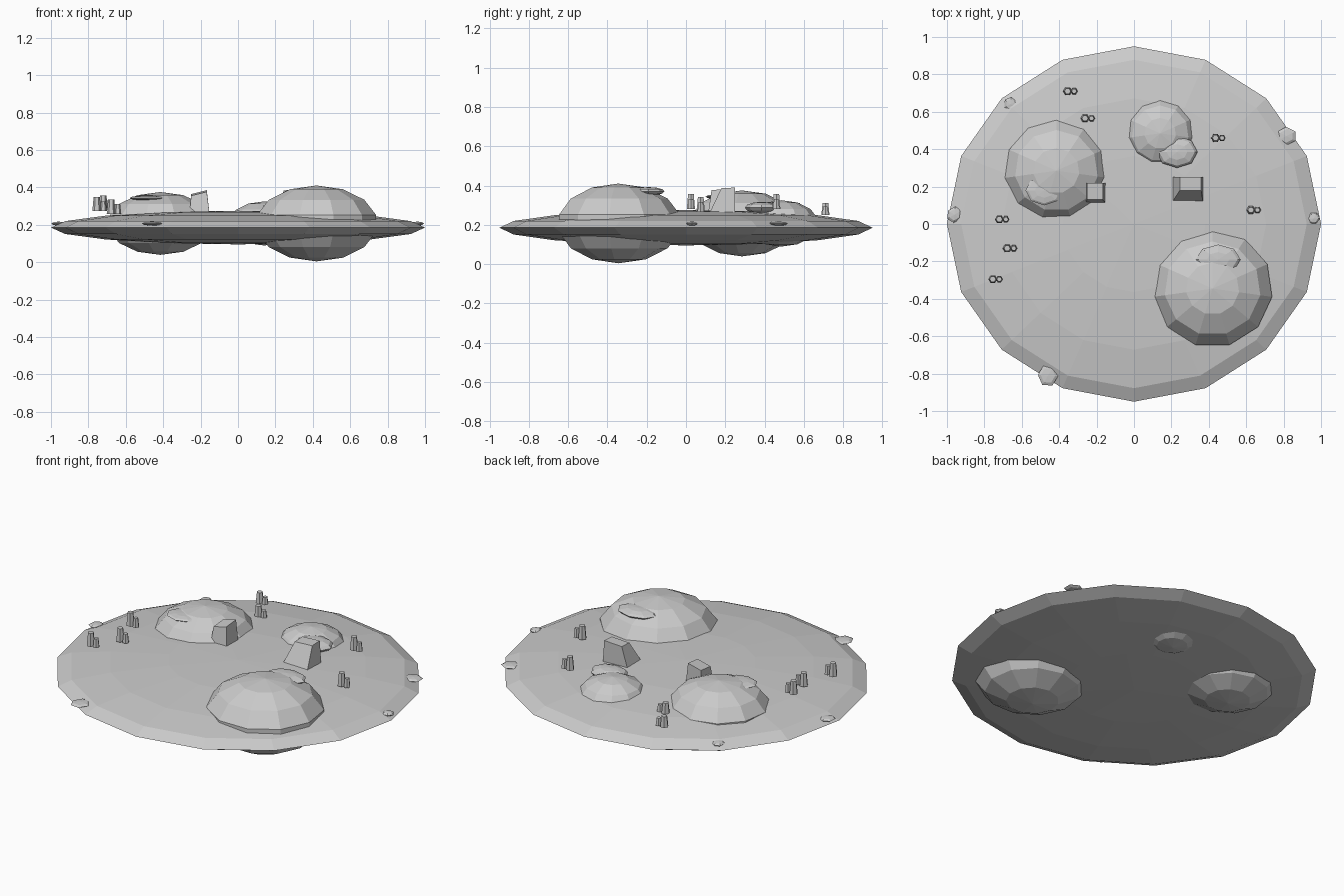
import bpy
import math

if "Cube" in bpy.data.objects:
    bpy.data.objects.remove(bpy.data.objects["Cube"])

stone = bpy.data.materials.new("pale_grey")
stone.diffuse_color = (0.6, 0.6, 0.6, 1)
stone.use_nodes = True
stone.node_tree.nodes["Principled BSDF"].inputs["Base Color"].default_value = stone.diffuse_color


def finish(name, loc, scale=(1, 1, 1), rot=(0, 0, 0)):
    ob = bpy.context.object
    ob.name = name
    ob.location, ob.scale, ob.rotation_euler = loc, scale, rot
    ob.data.materials.append(stone)
    return ob


def ball(name, loc, scale, segs, rings, turn=0):
    bpy.ops.mesh.primitive_uv_sphere_add(segments=segs, ring_count=rings, radius=1)
    return finish(name, loc, scale, (0, 0, turn))


def stump(name, x, y, z, r, h):
    bpy.ops.mesh.primitive_cone_add(vertices=6, radius1=r, radius2=r * 0.7, depth=h)
    return finish(name, (x, y, z + h / 2), rot=(0, 0, math.pi / 6))


def block(name, loc, base, top, height, lean, tilt):
    # tapered cube whose top is shifted and sloped
    bpy.ops.mesh.primitive_cube_add(size=2)
    ob = finish(name, loc)
    for v in ob.data.vertices:
        up = v.co.z > 0
        sx, sy = top if up else base
        x, y = v.co.x * sx, v.co.y * sy
        v.co = (x + lean[0] * up, y + lean[1] * up,
                (height + x * tilt[0] + y * tilt[1]) if up else 0)
    return ob


# main lens-shaped body
ball("main_disc", (0, 0, 0.185), (1.0, 0.95, 0.09), 16, 8)

# three flattened domes passing through the disc
ball("large_dome", (0.42, -0.345, 0.207), (0.33, 0.322, 0.203), 11, 7)
ball("medium_dome", (-0.415, 0.285, 0.207), (0.285, 0.278, 0.168), 11, 7)
ball("small_dome", (0.14, 0.485, 0.207), (0.195, 0.19, 0.118), 11, 7)

# thin patches lying on the domes
ball("large_patch", (0.45, -0.19, 0.37), (0.12, 0.08, 0.022), 8, 6)
ball("medium_patch", (-0.48, 0.18, 0.343), (0.10, 0.08, 0.014), 8, 6)
ball("small_patch", (0.23, 0.385, 0.287), (0.11, 0.085, 0.03), 8, 6)

# thin chips around the rim
for i, (x, y, r) in enumerate([(0.815, 0.47, 0.055), (0.96, 0.03, 0.035),
                               (-0.96, 0.05, 0.045), (-0.46, -0.81, 0.06),
                               (-0.66, 0.64, 0.04)]):
    ball(f"rim_chip_{i + 1}", (x, y, 0.206), (r, r * 0.9, 0.011), 6, 4, i * 0.5)

# tapered blocks on the deck
block("large_block", (0.285, 0.18, 0.24), (0.085, 0.07), (0.057, 0.035), 0.145,
      (0.017, 0.035), (0.05, 0.05))
block("small_block", (-0.205, 0.165, 0.24), (0.055, 0.055), (0.042, 0.045), 0.13,
      (-0.004, 0.01), (0.25, 0.1))

# paired hexagonal stumps
for i, (x, y, z) in enumerate([(-0.755, -0.295, 0.273), (-0.72, 0.025, 0.28),
                               (-0.678, -0.13, 0.258), (-0.355, 0.71, 0.25),
                               (-0.262, 0.565, 0.25), (0.436, 0.46, 0.28),
                               (0.625, 0.075, 0.265)]):
    h = 0.062 if i in (3, 4) else 0.076
    stump(f"tall_stump_{i + 1}", x, y, z, 0.024, h)
    stump(f"short_stump_{i + 1}", x + 0.035, y, z, 0.019, h * 0.68)
